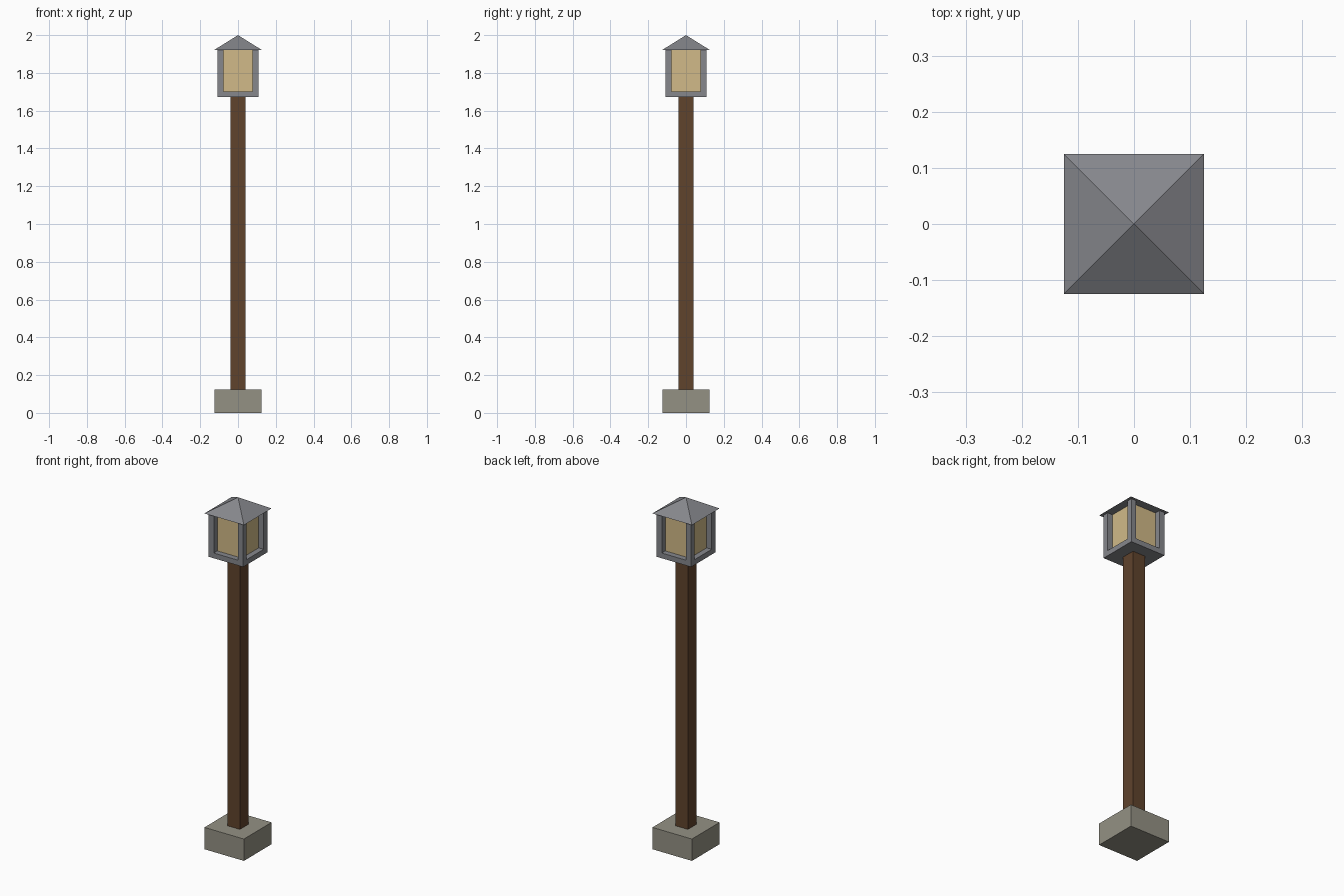
import bpy, bmesh
from mathutils import Matrix

if "Cube" in bpy.data.objects:
    bpy.data.objects.remove(bpy.data.objects["Cube"])


def material(name, rgb):
    m = bpy.data.materials.new(name)
    m.diffuse_color = (*[(c / 255 / 12.92) if c < 11 else ((c / 255 + 0.055) / 1.055) ** 2.4
                         for c in rgb], 1)
    m.use_nodes = True
    m.node_tree.nodes["Principled BSDF"].inputs["Base Color"].default_value = m.diffuse_color
    return m


stone = material("stone", (148, 145, 132))
wood = material("dark_wood", (96, 67, 44))
metal = material("grey_metal", (134, 135, 140))
glass = material("warm_glass", (209, 186, 136))


def finish(name, bm, mat):
    me = bpy.data.meshes.new(name)
    bm.to_mesh(me)
    bm.free()
    me.materials.append(mat)
    ob = bpy.data.objects.new(name, me)
    bpy.context.collection.objects.link(ob)
    return ob


def box(name, x0, x1, y0, y1, z0, z1, mat):
    bm = bmesh.new()
    bmesh.ops.create_cube(bm, size=1, matrix=Matrix.Translation(
        ((x0 + x1) / 2, (y0 + y1) / 2, (z0 + z1) / 2))
        @ Matrix.Diagonal((x1 - x0, y1 - y0, z1 - z0, 1)))
    return finish(name, bm, mat)


def square(name, r, z0, z1, mat):
    return box(name, -r, r, -r, r, z0, z1, mat)


BASE_TOP, LAMP, SILL, EAVES = 0.125, 1.672, 1.702, 1.922
OUT, INN = 0.109, 0.077

# Footing and pole
square("base", 0.125, 0, BASE_TOP, stone)
square("pole", 0.04, BASE_TOP, LAMP, wood)

# Lantern: floor plate, glass body, four corner bars
square("lantern_floor", OUT, LAMP, SILL, metal)
square("lantern_glass", INN, SILL, EAVES, glass)
for sx in (-1, 1):
    for sy in (-1, 1):
        x, y = sorted((sx * INN, sx * OUT)), sorted((sy * INN, sy * OUT))
        box("lantern_corner_bar", *x, *y, SILL, EAVES, metal)

# Pyramid roof
bm = bmesh.new()
r = 0.125
corners = [bm.verts.new((x, y, EAVES)) for x, y in ((-r, -r), (r, -r), (r, r), (-r, r))]
apex = bm.verts.new((0, 0, 2))
bm.faces.new(corners[::-1])
for i in range(4):
    bm.faces.new((corners[i], corners[(i + 1) % 4], apex))
finish("lantern_roof", bm, metal)
